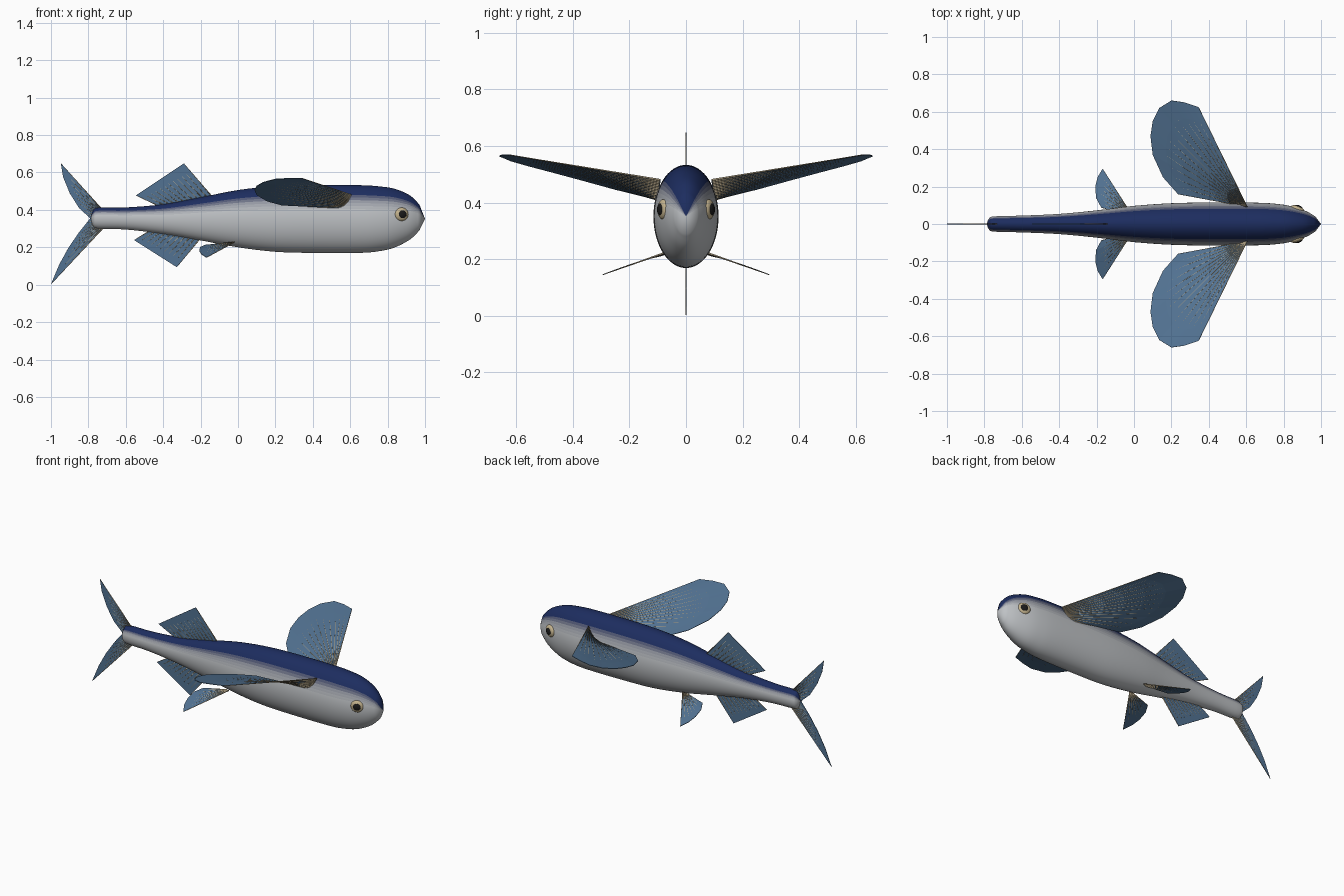
import bpy, bmesh, math
from mathutils import Vector

if "Cube" in bpy.data.objects:
    bpy.data.objects.remove(bpy.data.objects["Cube"])


def material(name, rgb):
    m = bpy.data.materials.new(name)
    m.diffuse_color = (*rgb, 1)
    m.use_nodes = True
    m.node_tree.nodes["Principled BSDF"].inputs["Base Color"].default_value = m.diffuse_color
    return m


BLUE, BELLY = Vector((0.012, 0.026, 0.115)), Vector((0.52, 0.54, 0.56))
BANDS = 8
body_mats = [material(f"skin_{i}", BELLY.lerp(BLUE, i / (BANDS - 1))) for i in range(BANDS)]
membrane_mat = material("fin_membrane", (0.085, 0.17, 0.29))
ray_mat = material("fin_ray", (0.45, 0.37, 0.24))
iris_mat = material("iris", (0.55, 0.45, 0.27))
pupil_mat = material("pupil", (0.01, 0.01, 0.01))


def finish(bm, name, mats, smooth=True):
    bmesh.ops.recalc_face_normals(bm, faces=bm.faces)
    me = bpy.data.meshes.new(name)
    bm.to_mesh(me)
    bm.free()
    for m in mats:
        me.materials.append(m)
    for p in me.polygons:
        p.use_smooth = smooth
    ob = bpy.data.objects.new(name, me)
    bpy.context.collection.objects.link(ob)
    return ob


def spline(pts, steps):
    """Catmull-Rom through the points."""
    pts = [Vector(p) for p in pts]
    out = []
    for i in range(len(pts) - 1):
        a, b, c, d = pts[max(i - 1, 0)], pts[i], pts[i + 1], pts[min(i + 2, len(pts) - 1)]
        for k in range(steps):
            t = k / steps
            out.append(0.5 * (2 * b + (c - a) * t + (2 * a - 5 * b + 4 * c - d) * t * t
                              + (3 * b - a - 3 * c + d) * t ** 3))
    return out + [pts[-1]]


def along(pts, t):
    """Point at fraction t of a polyline, by index."""
    f = min(max(t, 0), 1) * (len(pts) - 1)
    i = min(int(f), len(pts) - 2)
    return pts[i].lerp(pts[i + 1], f - i)


# Body: elliptical sections (x, bottom, top, half width)
sections = [(-0.785, 0.345, 0.365, 0.008), (-0.775, 0.315, 0.395, 0.03), (-0.745, 0.30, 0.412, 0.041),
            (-0.6, 0.295, 0.413, 0.045), (-0.4, 0.272, 0.43, 0.054), (-0.2, 0.237, 0.467, 0.073),
            (0, 0.2, 0.506, 0.097), (0.2, 0.176, 0.527, 0.111), (0.4, 0.17, 0.533, 0.115),
            (0.65, 0.17, 0.532, 0.114), (0.76, 0.18, 0.525, 0.108), (0.84, 0.2, 0.512, 0.095),
            (0.92, 0.242, 0.477, 0.069), (0.97, 0.29, 0.428, 0.04)]
rings, SEG = spline(sections, 4), 64
bm = bmesh.new()
loops = []
for x, lo, hi, w in [tuple(v) for v in [Vector(r).to_4d() if len(r) < 4 else r for r in rings]]:
    loops.append([bm.verts.new((x, w * math.cos(2 * math.pi * k / SEG),
                                (lo + hi) / 2 + (hi - lo) / 2 * math.sin(2 * math.pi * k / SEG)))
                  for k in range(SEG)])
tail_pole, nose_pole = bm.verts.new((-0.787, 0, 0.355)), bm.verts.new((1.0, 0, 0.352))


def skin(f, k):
    s = math.sin(2 * math.pi * (k + 0.5) / SEG)
    f.material_index = round(min(max((s - 0.3) / 0.45, 0), 1) * (BANDS - 1))


for k in range(SEG):
    n = (k + 1) % SEG
    for a, b in zip(loops, loops[1:]):
        skin(bm.faces.new((a[k], b[k], b[n], a[n])), k)
    skin(bm.faces.new((loops[0][n], tail_pole, loops[0][k])), k)
    skin(bm.faces.new((loops[-1][k], nose_pole, loops[-1][n])), k)
finish(bm, "body", body_mats)


# Fins: a membrane fanned from a root line to a rim, with tapered rays
def fin(name, root, rim, rays, cols=4):
    root, rim = [Vector(p) for p in root], [Vector(p) for p in rim]
    bm = bmesh.new()
    n = (len(rim) - 1) * 4
    grid = []
    for i in range(n + 1):
        a, b = along(root, i / n), along(rim, i / n)
        grid.append([bm.verts.new(a.lerp(b, j / cols)) for j in range(cols + 1)])
    for p, q in zip(grid, grid[1:]):
        for j in range(cols):
            bm.faces.new((p[j], p[j + 1], q[j + 1], q[j]))
    ob = finish(bm, name, [membrane_mat], False)
    mod = ob.modifiers.new("thickness", "SOLIDIFY")
    mod.thickness, mod.offset = 0.003, 0
    bm = bmesh.new()
    for i in range(rays):
        t = i / (rays - 1)
        a, b = along(root, t), along(rim, t)
        d = b - a
        m = d.to_track_quat('Z', 'Y').to_matrix().to_4x4()
        m.translation = (a + b) / 2
        bmesh.ops.create_cone(bm, cap_ends=True, segments=6, radius1=0.0035, radius2=0.0012,
                              depth=d.length * 0.995, matrix=m)
    finish(bm, name + "_rays", [ray_mat])


def flat(pts):
    return [(x, 0, z) for x, z in pts]


# Median fins
fin("dorsal_fin", flat([(-0.13, 0.46), (-0.40, 0.41)]),
    flat([(-0.29, 0.648), (-0.545, 0.478)]), 12)
fin("anal_fin", flat([(-0.20, 0.25), (-0.46, 0.295)]),
    flat([(-0.328, 0.094), (-0.555, 0.238)]), 11)
fin("tail_upper_lobe", flat([(-0.73, 0.405), (-0.76, 0.35)]),
    flat([(-0.947, 0.648), (-0.935, 0.575), (-0.90, 0.49), (-0.85, 0.41), (-0.79, 0.355)]), 9)
fin("tail_lower_lobe", flat([(-0.72, 0.305), (-0.76, 0.36)]),
    flat([(-1.0, 0.003), (-0.955, 0.11), (-0.905, 0.2), (-0.85, 0.28), (-0.79, 0.355)]), 10)

# Paired fins and eyes
wing_rim = [(0.345, 0.625, 0.569), (0.27, 0.65, 0.569), (0.20, 0.66, 0.565), (0.135, 0.62, 0.548),
            (0.1, 0.55, 0.528), (0.088, 0.47, 0.507), (0.1, 0.37, 0.48), (0.155, 0.25, 0.447),
            (0.235, 0.16, 0.425)]
pelvic_rim = [(-0.168, 0.295, 0.145), (-0.195, 0.25, 0.162), (-0.207, 0.2, 0.18),
              (-0.203, 0.14, 0.2), (-0.175, 0.088, 0.212)]
for side, s in (("left", 1), ("right", -1)):
    def flip(pts):
        return [(x, s * y, z) for x, y, z in pts]
    fin(f"{side}_pectoral_fin", flip([(0.605, 0.09, 0.48), (0.57, 0.1, 0.41)]), flip(wing_rim), 14, 6)
    fin(f"{side}_pelvic_fin", flip([(-0.02, 0.06, 0.228), (-0.04, 0.055, 0.225)]), flip(pelvic_rim), 8)
    for part, r, depth, x, y, mat in (("eye", 0.036, 0.018, 0.875, 0.08, iris_mat),
                                      ("pupil", 0.021, 0.01, 0.88, 0.091, pupil_mat)):
        bm = bmesh.new()
        bmesh.ops.create_uvsphere(bm, u_segments=24, v_segments=16, radius=1)
        for v in bm.verts:
            v.co = (x + v.co.x * r - v.co.y * depth * 0.0, s * (y - (v.co.x * r) * 0.3 + v.co.y * depth),
                    0.376 + v.co.z * r)
        finish(bm, f"{side}_{part}", [mat])
